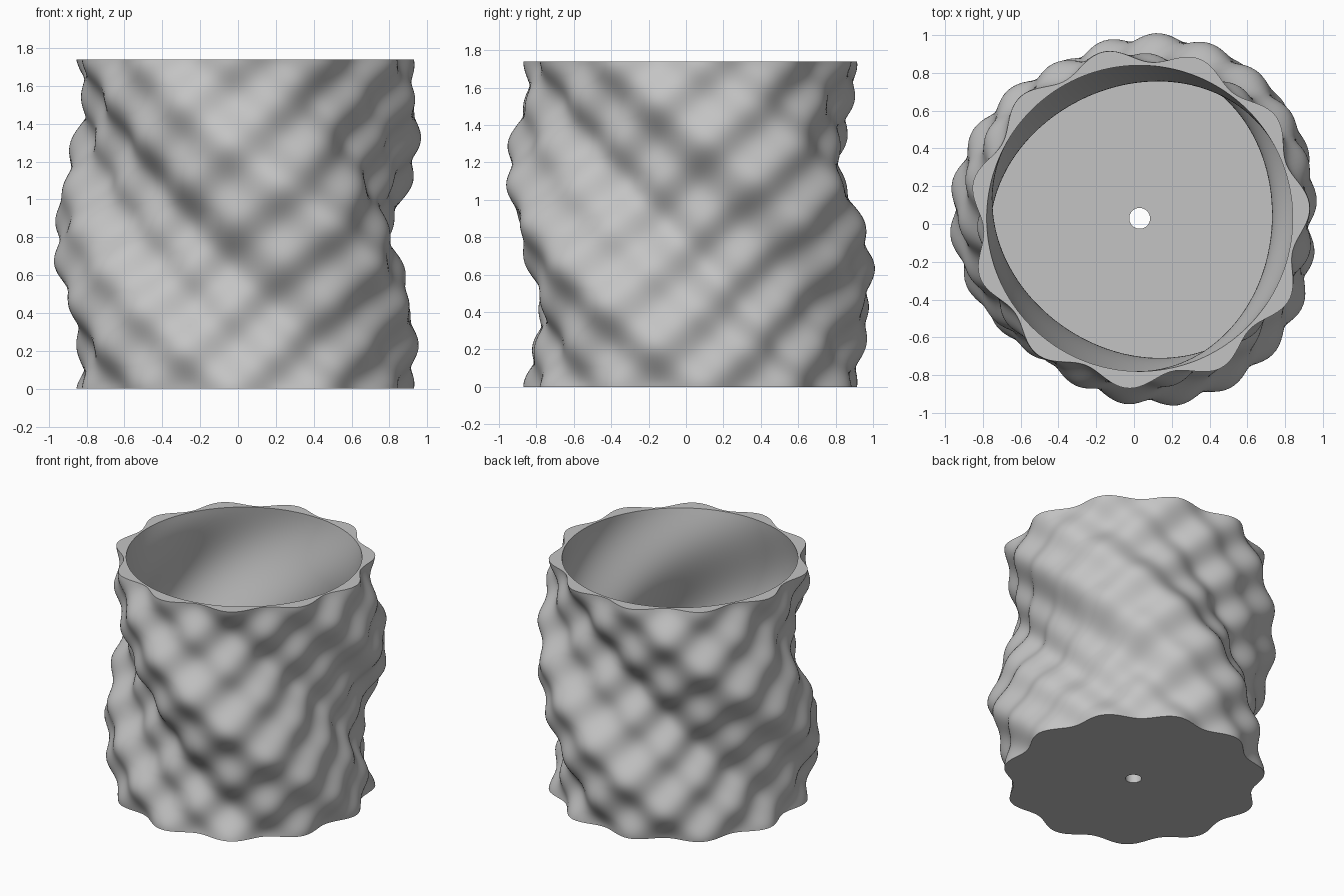
import bpy, bmesh
from math import sin, cos, pi, radians

if "Cube" in bpy.data.objects:
    bpy.data.objects.remove(bpy.data.objects["Cube"], do_unlink=True)

HEIGHT, FLOOR = 1.74, 0.08
CENTRE = 0.03
SEGMENTS, OUTER_ROWS, INNER_ROWS = 220, 100, 50
LOBES, RIPPLES, RIPPLE_ROWS = 3, 11, 4


def lobe(angle, t):
    """Broad twisting lobes that fade out at the base and the rim."""
    return sin(pi * t) * cos(LOBES * (angle - radians(176)) + 2 * pi * (t - 0.5))


def outer_radius(angle, t):
    """Wall with two crossing families of small spiral ripples."""
    ripple = cos(RIPPLES * angle - pi / 4) * cos(2 * pi * RIPPLE_ROWS * t)
    return 0.865 + 0.117 * lobe(angle, t) + 0.037 * ripple


def inner_radius(angle, t):
    return 0.81 + 0.11 * lobe(angle, t)


def hole_radius(angle, t):
    return 0.055


def add_ring(bm, radius, z):
    ring = []
    for i in range(SEGMENTS):
        a = 2 * pi * i / SEGMENTS
        r = radius(a, z / HEIGHT)
        ring.append(bm.verts.new((CENTRE + r * cos(a), CENTRE + r * sin(a), z)))
    return ring


# Rings run from the drain hole, up the outside, and down the inside
bm = bmesh.new()
rings = [add_ring(bm, hole_radius, 0)]
for i in range(OUTER_ROWS + 1):
    rings.append(add_ring(bm, outer_radius, HEIGHT * i / OUTER_ROWS))
for i in range(INNER_ROWS + 1):
    z = HEIGHT + (FLOOR - HEIGHT) * i / INNER_ROWS
    rings.append(add_ring(bm, inner_radius, z))
rings.append(add_ring(bm, hole_radius, FLOOR))

# Join each ring to the next, closing through the drain hole
for k, low in enumerate(rings):
    high = rings[(k + 1) % len(rings)]
    for i in range(SEGMENTS):
        j = (i + 1) % SEGMENTS
        bm.faces.new((low[i], low[j], high[j], high[i]))
bmesh.ops.recalc_face_normals(bm, faces=bm.faces)
mesh = bpy.data.meshes.new("twisted_planter")
bm.to_mesh(mesh)
bm.free()

# Single grey material
grey = bpy.data.materials.new("plain grey")
grey.use_nodes = True
colour = (0.55, 0.55, 0.55, 1)
grey.diffuse_color = colour
grey.node_tree.nodes["Principled BSDF"].inputs["Base Color"].default_value = colour
mesh.materials.append(grey)

planter = bpy.data.objects.new("twisted_planter", mesh)
bpy.context.collection.objects.link(planter)
bpy.ops.object.select_all(action="DESELECT")
planter.select_set(True)
bpy.context.view_layer.objects.active = planter
bpy.ops.object.shade_smooth_by_angle(angle=radians(40))
